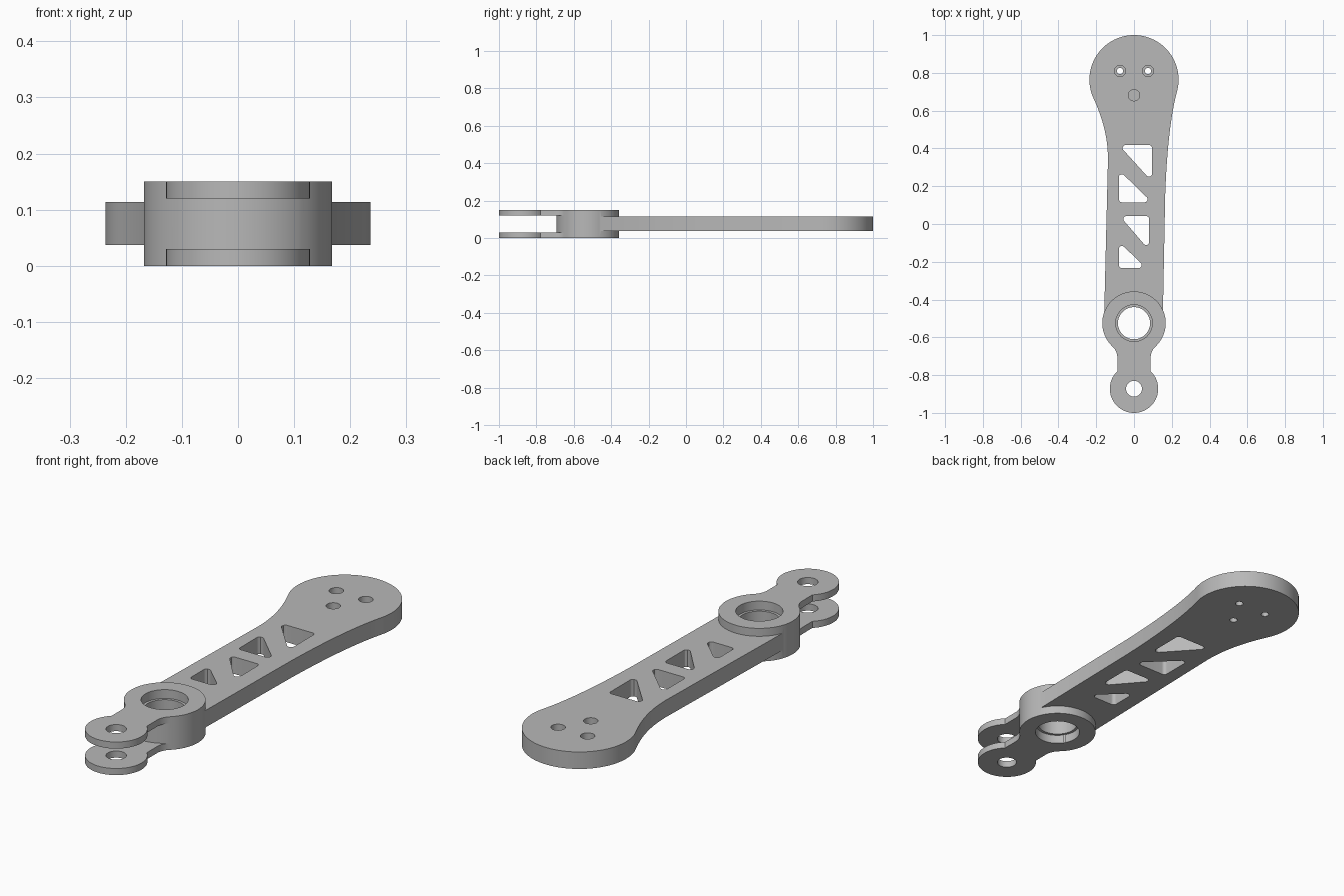
import bpy, bmesh
from math import cos, sin, acos, sqrt, radians, degrees, pi
from mathutils import Vector
from mathutils.geometry import interpolate_bezier

cube = bpy.data.objects.get("Cube")
if cube:
    bpy.data.objects.remove(cube, do_unlink=True)

metal = bpy.data.materials.new("plain grey")
metal.use_nodes = True
metal.diffuse_color = (0.48, 0.48, 0.48, 1)
metal.node_tree.nodes["Principled BSDF"].inputs["Base Color"].default_value = (0.48, 0.48, 0.48, 1)


def arc(cx, cy, r, a0, a1, n=48):
    return [Vector((cx + r * cos(radians(a0 + (a1 - a0) * i / n)),
                    cy + r * sin(radians(a0 + (a1 - a0) * i / n)))) for i in range(n + 1)]


def circle(cx, cy, r, n=48):
    return arc(cx, cy, r, 0, 360, n)[:-1]


def rounded(corners, r, n=6):
    """Polygon with every corner replaced by a tangent arc."""
    pts = [Vector(c) for c in corners]
    out = []
    for i, p in enumerate(pts):
        u = (pts[i - 1] - p).normalized()
        v = (pts[(i + 1) % len(pts)] - p).normalized()
        half = u.angle(v) / 2
        centre = p + (u + v).normalized() * (r / sin(half))
        start = p + u * (r / cos(half) * cos(half) ** 2 / sin(half)) - centre
        end = p + v * (r / cos(half) * cos(half) ** 2 / sin(half)) - centre
        for k in range(n + 1):
            d = start.lerp(end, k / n)
            out.append(centre + d.normalized() * r)
    return out


def prism(name, outline, z0, z1):
    bm = bmesh.new()
    face = bm.faces.new([bm.verts.new((p[0], p[1], z0)) for p in outline])
    top = bmesh.ops.extrude_face_region(bm, geom=[face])["geom"]
    bmesh.ops.translate(bm, vec=(0, 0, z1 - z0),
                        verts=[v for v in top if isinstance(v, bmesh.types.BMVert)])
    bmesh.ops.recalc_face_normals(bm, faces=bm.faces)
    mesh = bpy.data.meshes.new(name)
    bm.to_mesh(mesh)
    bm.free()
    mesh.materials.append(metal)
    obj = bpy.data.objects.new(name, mesh)
    bpy.context.collection.objects.link(obj)
    return obj


def combine(target, tool, operation):
    mod = target.modifiers.new("combine", "BOOLEAN")
    mod.operation, mod.solver, mod.object = operation, "EXACT", tool
    bpy.context.view_layer.objects.active = target
    bpy.ops.object.modifier_apply(modifier=mod.name)
    bpy.data.objects.remove(tool, do_unlink=True)


def cut(target, outline, z0, z1):
    combine(target, prism("cutter", outline, z0, z1), "DIFFERENCE")


HEIGHT, HUB_Y, HUB_R = 0.15, -0.525, 0.168
EYE_Y, EYE_R, NECK, FILLET = -0.872, 0.128, 0.088, 0.08
BEAM_Z0, BEAM_Z1 = 0.037, 0.114

# Hub and fork silhouette: hub arc, filleted neck, round eye
hub_a = degrees(acos((NECK + FILLET) / (HUB_R + FILLET)))
fillet_y = HUB_Y - sqrt((HUB_R + FILLET) ** 2 - (NECK + FILLET) ** 2)
eye_a = degrees(acos(NECK / EYE_R))
fillet_right = arc(NECK + FILLET, fillet_y, FILLET, 180, 180 - hub_a, 10)
fillet_left = [Vector((-p.x, p.y)) for p in reversed(fillet_right)]
silhouette = (arc(0, HUB_Y, HUB_R, -hub_a, 180 + hub_a, 72) + fillet_left[1:]
              + arc(0, EYE_Y, EYE_R, 180 - eye_a, 360 + eye_a, 64) + fillet_right[:-1])
arm = prism("linkage_arm", silhouette, 0, HEIGHT)

# Slot between the two fork plates, following the hub's round front
side = HUB_Y - 0.3 * sin(radians(hub_a))
slot = arc(0, HUB_Y, HUB_R, -hub_a, hub_a - 180, 32) + [
    Vector(p) for p in ((-0.3, side), (-0.3, -1.1), (0.3, -1.1), (0.3, side))]
cut(arm, slot, 0.03, 0.12)

# Long beam with a wide round head
head = arc(0, 0.764, 0.236, -15, 205, 72)


def flare(p0, p1, p2, p3):
    return [p.xy for p in interpolate_bezier(*[Vector((*p, 0)) for p in (p0, p1, p2, p3)], 20)]


left = flare(head[-1], (-0.155, 0.537), (-0.136, 0.43), (-0.138, 0.33))
right = flare((0.165, 0.15), (0.172, 0.35), (0.189, 0.558), head[0])
beam = prism("beam", head + left[1:] + [(-0.159, HUB_Y), (0.152, HUB_Y)] + right[:-1],
             BEAM_Z0, BEAM_Z1)
combine(arm, beam, "UNION")

# Bearing bore with a narrow inner lip
cut(arm, circle(0, HUB_Y, 0.085, 64), -0.1, 0.3)
cut(arm, circle(0, HUB_Y, 0.097, 64), 0.11, 0.3)
cut(arm, circle(0, HUB_Y, 0.097, 64), -0.1, 0.04)

# Pin hole through both fork plates
cut(arm, circle(0, EYE_Y, 0.042), -0.1, 0.3)

# Counterbored screw holes in the head
for x, y in ((-0.074, 0.81), (0.074, 0.81), (0, 0.682)):
    cut(arm, circle(x, y, 0.017, 32), -0.1, 0.3)
    cut(arm, circle(x, y, 0.03, 32), 0.075, 0.3)

# Triangular lightening pockets
for pocket in (((-0.08, 0.418), (0.095, 0.418), (0.095, 0.225)),
               ((-0.08, 0.285), (-0.08, 0.115), (0.095, 0.115)),
               ((-0.075, 0.042), (0.08, 0.042), (0.08, -0.138)),
               ((-0.08, -0.095), (-0.08, -0.233), (0.065, -0.233))):
    cut(arm, rounded(pocket, 0.0155), -0.1, 0.3)

# Smooth round walls, crisp edges
bpy.ops.object.select_all(action="DESELECT")
arm.select_set(True)
bpy.context.view_layer.objects.active = arm
bpy.ops.object.shade_smooth_by_angle(angle=radians(30))
